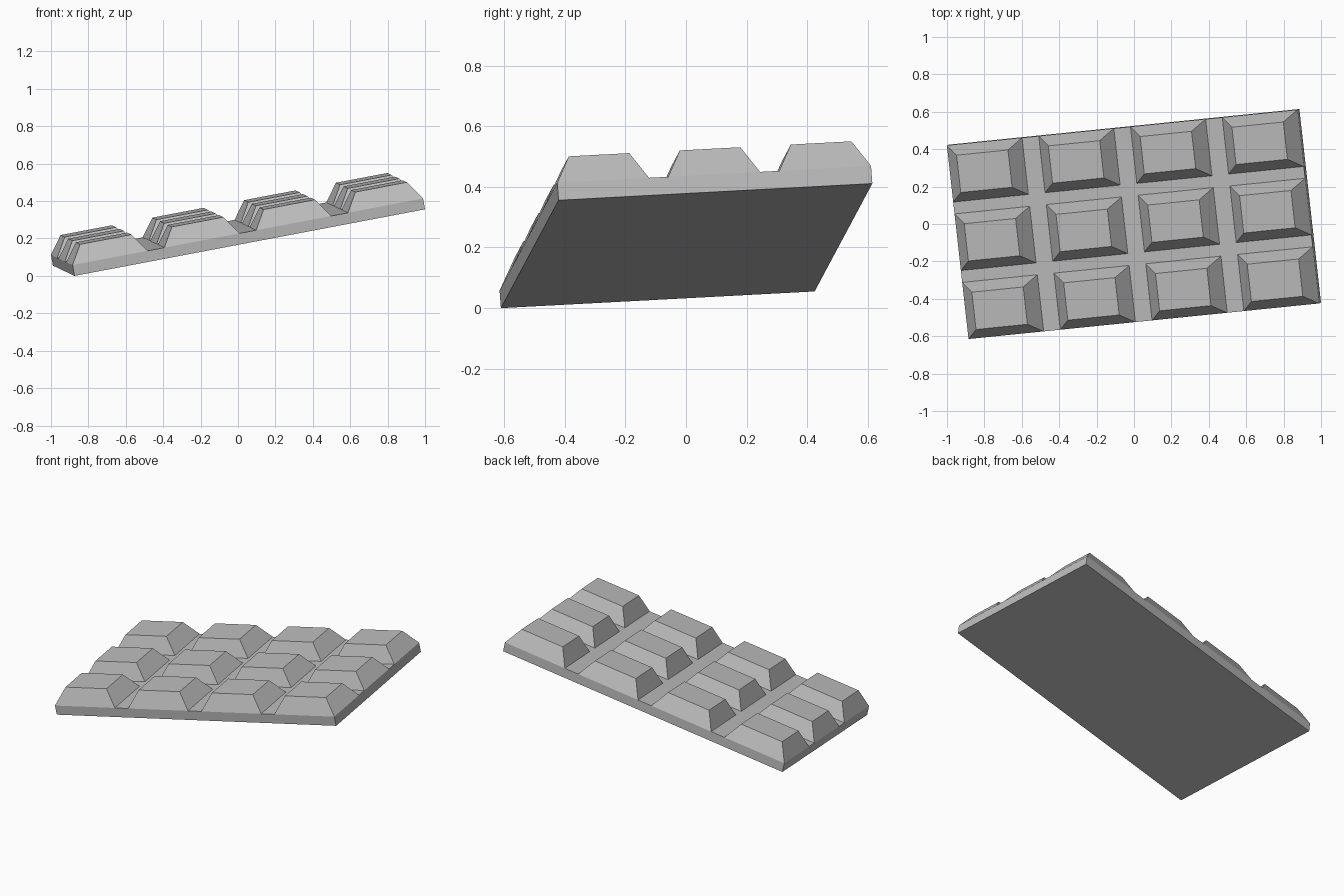
import bpy, bmesh
from math import radians
from mathutils import Vector

cube = bpy.data.objects.get("Cube")
if cube:
    bpy.data.objects.remove(cube, do_unlink=True)

LENGTH, WIDTH, THICK = 1.917, 1.043, 0.059
COLS, ROWS = 4, 3
GAP_X, GAP_Y = 0.091, 0.064
INSET_X, INSET_Y, RISE = 0.065, 0.052, 0.098


def groove_lines(size, count, gap):
    """Positions of both edges of every groove between blocks."""
    block = (size - gap * (count - 1)) / count
    lines = []
    for i in range(1, count):
        end = -size / 2 + i * block + (i - 1) * gap
        lines += [end, end + gap]
    return block, lines


# Slab with its underside on the local z = 0 plane
bm = bmesh.new()
bmesh.ops.create_cube(bm, size=1)
bmesh.ops.scale(bm, vec=(LENGTH, WIDTH, THICK), verts=bm.verts)
bmesh.ops.translate(bm, vec=(0, 0, THICK / 2), verts=bm.verts)


def top_faces():
    return [f for f in bm.faces if f.normal.z > 0.9]


# Score the top into blocks and grooves
bm.normal_update()
block_x, lines_x = groove_lines(LENGTH, COLS, GAP_X)
block_y, lines_y = groove_lines(WIDTH, ROWS, GAP_Y)
for axis, lines in ((0, lines_x), (1, lines_y)):
    for pos in lines:
        normal = Vector((0, 0, 0))
        normal[axis] = 1
        faces = top_faces()
        geom = set(faces)
        for f in faces:
            geom.update(f.edges)
            geom.update(f.verts)
        bmesh.ops.bisect_plane(bm, geom=list(geom), plane_co=normal * pos, plane_no=normal)
        bm.normal_update()

# Raise every block cell into a tapered block
cells = []
for f in top_faces():
    xs = [v.co.x for v in f.verts]
    ys = [v.co.y for v in f.verts]
    if max(xs) - min(xs) > block_x * 0.9 and max(ys) - min(ys) > block_y * 0.9:
        cells.append(f)
raised = bmesh.ops.extrude_discrete_faces(bm, faces=cells)["faces"]
for f in raised:
    centre = f.calc_center_median()
    for v in f.verts:
        v.co.x += INSET_X if v.co.x < centre.x else -INSET_X
        v.co.y += INSET_Y if v.co.y < centre.y else -INSET_Y
        v.co.z += RISE
bmesh.ops.recalc_face_normals(bm, faces=bm.faces)

mesh = bpy.data.meshes.new("scored_bar")
bm.to_mesh(mesh)
bm.free()

# Single plain grey
grey = bpy.data.materials.new("plain_grey")
grey.use_nodes = True
colour = (0.5, 0.5, 0.5, 1)
grey.diffuse_color = colour
grey.node_tree.nodes["Principled BSDF"].inputs["Base Color"].default_value = colour
mesh.materials.append(grey)

# Place the tilted bar resting on its lowest corner
bar = bpy.data.objects.new("scored_bar", mesh)
bar.rotation_euler = (radians(3.08), radians(-10.7), radians(5.8))
bar.location = (0.005, 0.002, 0.2055)
bpy.context.collection.objects.link(bar)
